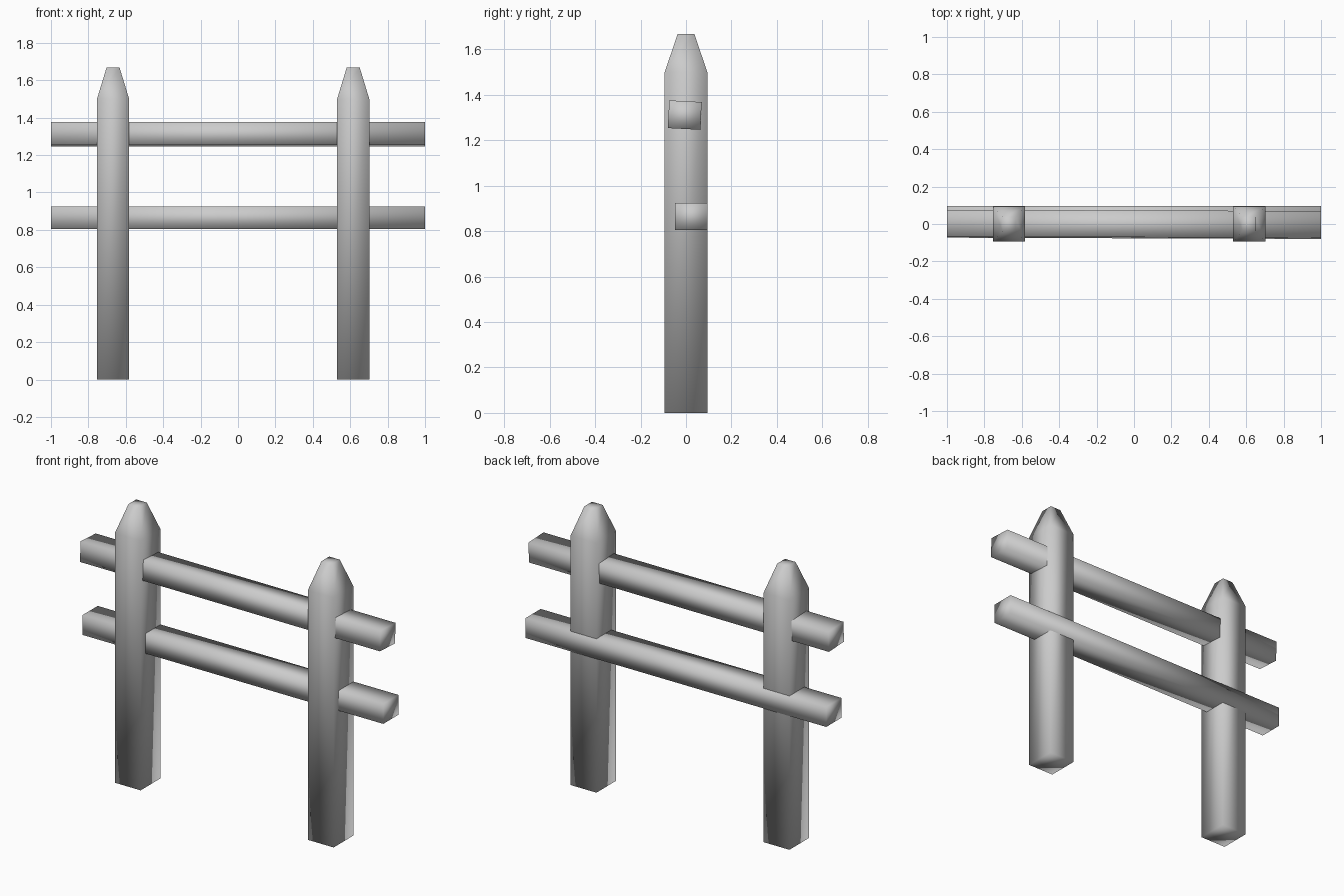
import bpy
import bmesh
import math

cube = bpy.data.objects.get("Cube")
if cube:
    bpy.data.objects.remove(cube, do_unlink=True)

# One plain grey for the whole fence
grey = bpy.data.materials.new("plain grey")
grey.use_nodes = True
COLOUR = (0.6, 0.6, 0.6, 1)
grey.diffuse_color = COLOUR
grey.node_tree.nodes["Principled BSDF"].inputs["Base Color"].default_value = COLOUR


def loft(name, rings, location, rotation=(0, 0, 0)):
    """Join rectangular rings (half x, half y, z) into one closed, smooth solid."""
    bm = bmesh.new()
    loops = [[bm.verts.new((sx * hx, sy * hy, z))
              for sx, sy in ((-1, -1), (1, -1), (1, 1), (-1, 1))]
             for hx, hy, z in rings]
    for low, high in zip(loops, loops[1:]):
        for i in range(4):
            j = (i + 1) % 4
            bm.faces.new((low[i], low[j], high[j], high[i]))
    bm.faces.new(loops[0][::-1])
    bm.faces.new(loops[-1])
    for face in bm.faces:
        face.smooth = True
    mesh = bpy.data.meshes.new(name)
    bm.to_mesh(mesh)
    bm.free()
    mesh.materials.append(grey)
    obj = bpy.data.objects.new(name, mesh)
    obj.location = location
    obj.rotation_euler = rotation
    bpy.context.collection.objects.link(obj)
    return obj


def rail(name, width, height, location, rotation=(0, 0, 0)):
    """Square-cut bar running the full length of the fence."""
    h = height / 2
    return loft(name, [(1, width / 2, -h), (1, width / 2, h)], location, rotation)


# Posts with a tapered, flat-cut tip
for side, x in (("right", -0.668), ("left", 0.616)):
    loft(side + "_post",
         [(0.086, 0.094, 0), (0.086, 0.094, 1.5), (0.035, 0.037, 1.667)],
         (x, 0, 0))

# Rails: the upper one is rolled a little, the lower one sits flush with the back
rail("upper_rail", 0.143, 0.122, (0, -0.002, 1.311),
     (math.radians(-3), 0, math.radians(-0.2)))
rail("lower_rail", 0.143, 0.12, (0, 0.024, 0.865))
